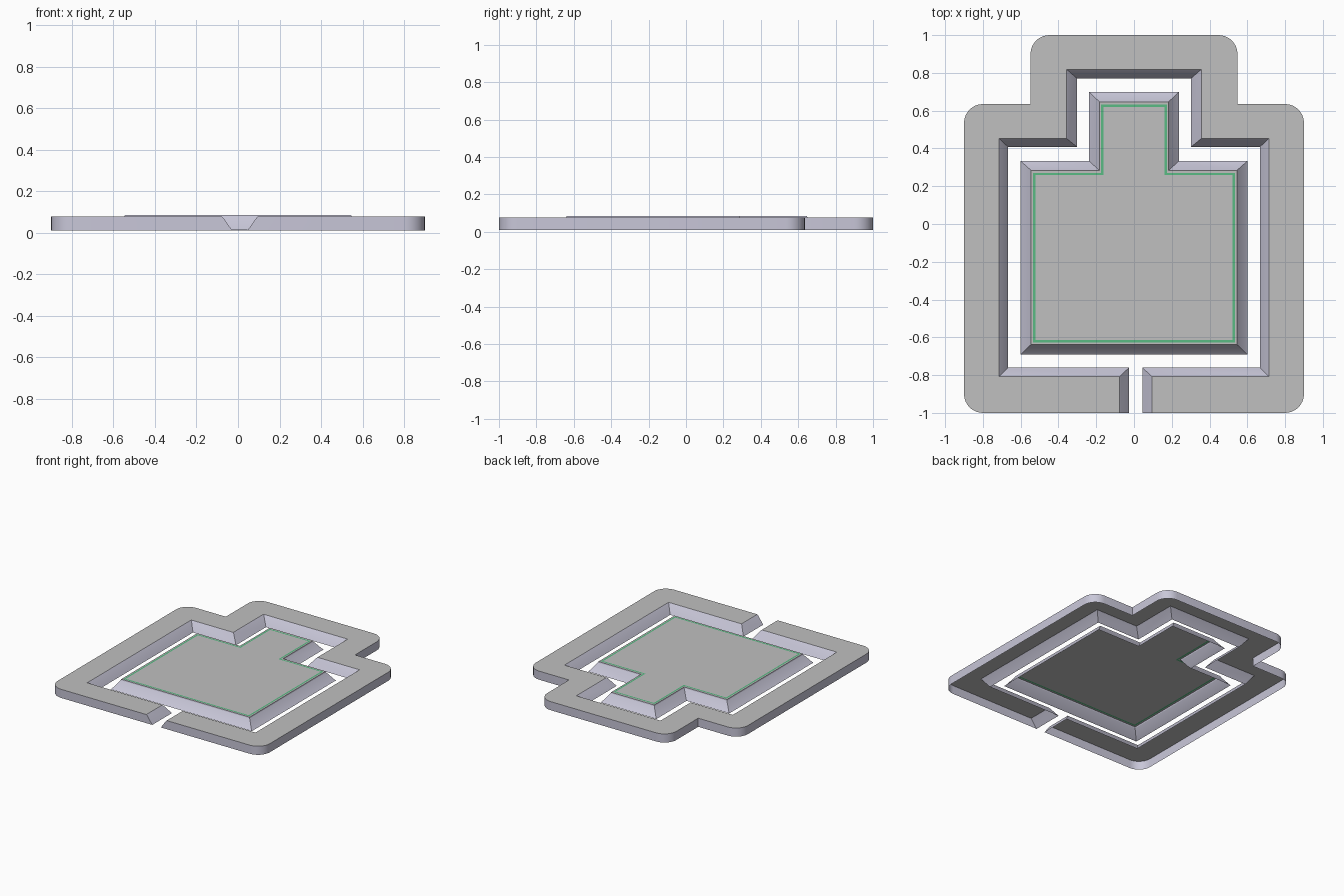
import bpy, bmesh, math

if "Cube" in bpy.data.objects:
    bpy.data.objects.remove(bpy.data.objects["Cube"])


def material(name, rgb):
    m = bpy.data.materials.new(name)
    m.diffuse_color = (*rgb, 1)
    m.use_nodes = True
    m.node_tree.nodes["Principled BSDF"].inputs["Base Color"].default_value = m.diffuse_color
    return m


GREY, LAVENDER, GREEN = 0, 1, 2
MATS = [material("top_grey", (0.53, 0.53, 0.53)),
        material("wall_lavender", (0.58, 0.57, 0.69)),
        material("trim_green", (0.10, 0.50, 0.23))]


def tee(hw, y0, y1, stem, y2, r=0):
    """Counter-clockwise block-with-stem outline, from bottom right to bottom left."""
    right = []
    for x, y, a in ((hw, y0, -90), (hw, y1, 0), (stem, y1, None), (stem, y2, 0)):
        if r and a is not None:
            cy = y + r if a < 0 else y - r
            for i in range(9):
                t = math.radians(a + 90 * i / 8)
                right.append((x - r + r * math.cos(t), cy + r * math.sin(t)))
        else:
            right.append((x, y))
    return right + [(-x, y) for x, y in reversed(right)]


def mix(a, b, t):
    return [(p[0] + (q[0] - p[0]) * t, p[1] + (q[1] - p[1]) * t) for p, q in zip(a, b)]


def shell(name, rings, cap_mat):
    """Open-bottomed shell: rings of (outline, z, material of strip above), top first."""
    bm = bmesh.new()
    loops = [[bm.verts.new((x, y, z)) for x, y in pts] for pts, z, _ in rings]
    for k in range(1, len(loops)):
        up, low = loops[k - 1], loops[k]
        for i in range(len(up)):
            j = (i + 1) % len(up)
            f = bm.faces.new((up[i], low[i], low[j], up[j]))
            f.material_index = rings[k][2]
    cap = bm.faces.new(loops[0])
    cap.material_index = cap_mat
    bm.normal_update()
    bmesh.ops.triangulate(bm, faces=[cap])
    me = bpy.data.meshes.new(name)
    bm.to_mesh(me)
    bm.free()
    ob = bpy.data.objects.new(name, me)
    bpy.context.collection.objects.link(ob)
    for m in MATS:
        me.materials.append(m)
    bpy.ops.object.select_all(action='DESELECT')
    ob.select_set(True)
    bpy.context.view_layer.objects.active = ob
    bpy.ops.object.shade_smooth_by_angle(angle=math.radians(20))
    return ob


def frame_outline(inner, left, right):
    """Rounded outer edge joined to the inner edge through the front channel."""
    outer = tee(0.9, -1, 0.635, 0.548, 1, r=0.1)
    y = inner[0][1]
    return ([(right, -1)] + outer + [(left, -1), (left, y)]
            + list(reversed(inner)) + [(right, y)])


# Outer frame with sloped inner bank and front channel
top = frame_outline(tee(0.714, -0.808, 0.453, 0.357, 0.819), -0.077, 0.095)
low = frame_outline(tee(0.667, -0.761, 0.408, 0.302, 0.771), -0.027, 0.045)
shell("outer_frame",
      [(mix(top, low, t), z, LAVENDER)
       for t, z in ((0, 0.077), (0.15, 0.070), (0.88, 0.018), (1, 0.011))], GREY)

# Central island: grey cap, green trim line, grey rim, sloped bank
rim = tee(0.545, -0.638, 0.284, 0.183, 0.647)
foot = tee(0.600, -0.690, 0.333, 0.238, 0.699)
trim_in = tee(0.522, -0.615, 0.259, 0.162, 0.620)
trim_out = tee(0.534, -0.627, 0.271, 0.174, 0.632)
shell("central_island",
      [(trim_in, 0.085, GREY), (trim_out, 0.085, GREEN), (rim, 0.085, GREY),
       (mix(rim, foot, 0.04), 0.077, LAVENDER),
       (mix(rim, foot, 0.82), 0.020, LAVENDER), (foot, 0.012, LAVENDER)], GREY)
